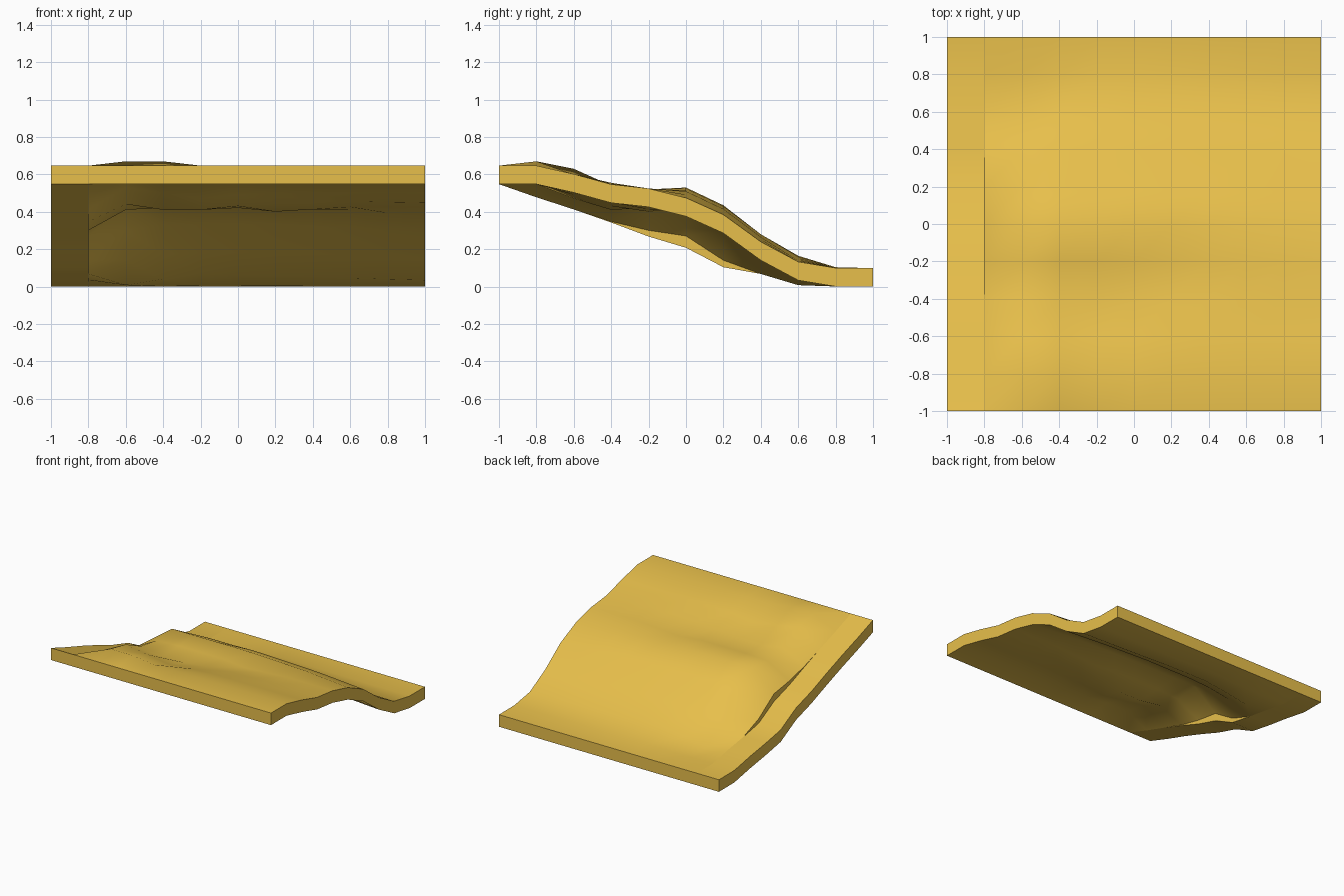
import bpy, bmesh

if "Cube" in bpy.data.objects:
    bpy.data.objects.remove(bpy.data.objects["Cube"])

THICK = 0.099
YS = [-1 + 0.2 * i for i in range(11)]

mat = bpy.data.materials.new("ochre")
mat.diffuse_color = (0.80, 0.52, 0.07, 1)
mat.use_nodes = True
mat.node_tree.nodes["Principled BSDF"].inputs["Base Color"].default_value = mat.diffuse_color


def slab(name, columns):
    """Loft top-surface profiles {x: heights along y} into a slab of even thickness."""
    bm = bmesh.new()
    tops = [[bm.verts.new((x, y, z)) for y, z in zip(YS, hs)] for x, hs in columns]
    bots = [[bm.verts.new((v.co.x, v.co.y, max(0, v.co.z - THICK))) for v in row] for row in tops]
    nx, ny = len(tops), len(YS)
    for i in range(nx - 1):
        for j in range(ny - 1):
            for g in (tops, bots):
                bm.faces.new((g[i][j], g[i + 1][j], g[i + 1][j + 1], g[i][j + 1]))
    # rim walls
    for i in range(nx - 1):
        for j in (0, ny - 1):
            bm.faces.new((tops[i][j], tops[i + 1][j], bots[i + 1][j], bots[i][j]))
    for j in range(ny - 1):
        for i in (0, nx - 1):
            bm.faces.new((tops[i][j], tops[i][j + 1], bots[i][j + 1], bots[i][j]))
    bmesh.ops.recalc_face_normals(bm, faces=bm.faces)
    me = bpy.data.meshes.new(name)
    bm.to_mesh(me)
    bm.free()
    ob = bpy.data.objects.new(name, me)
    bpy.context.collection.objects.link(ob)
    me.materials.append(mat)
    bpy.ops.object.select_all(action='DESELECT')
    ob.select_set(True)
    bpy.context.view_layer.objects.active = ob
    bpy.ops.object.shade_smooth_by_angle(angle=0.6)
    return ob


# Straight strip along the left edge
edge = [.647, .577, .512, .442, .367, .307, .203, .167, .137, .1, .099]
slab("edge_strip", [(-1, edge), (-0.8, edge)])

# Undulating main sheet: control profiles, interior rows y = -0.8 .. 0.8
ctrl = [
    (-0.8, [.577, .512, .447, .40, .37, .24, .167, .135, .1]),
    (-0.6, [.67, .63, .54, .51, .53, .40, .24, .107, .1]),
    (-0.4, [.67, .60, .51, .52, .53, .43, .27, .14, .1]),
    (-0.2, [.647, .57, .51, .52, .53, .43, .28, .165, .104]),
    (0.0, [.647, .59, .53, .52, .53, .435, .28, .165, .104]),
    (0.2, [.647, .60, .545, .50, .525, .43, .28, .16, .102]),
    (0.6, [.647, .602, .555, .525, .51, .415, .265, .145, .1]),
    (1.0, [.647, .602, .547, .525, .475, .385, .24, .133, .1]),
]
cols = []
for (x0, a), (x1, b) in zip(ctrl, ctrl[1:]):
    n = round((x1 - x0) / 0.2)
    for k in range(n):
        t = k / n
        cols.append((x0 + (x1 - x0) * t, [p + (q - p) * t for p, q in zip(a, b)]))
cols.append(ctrl[-1])
slab("wavy_sheet", [(x, [.647] + h + [.099]) for x, h in cols])
